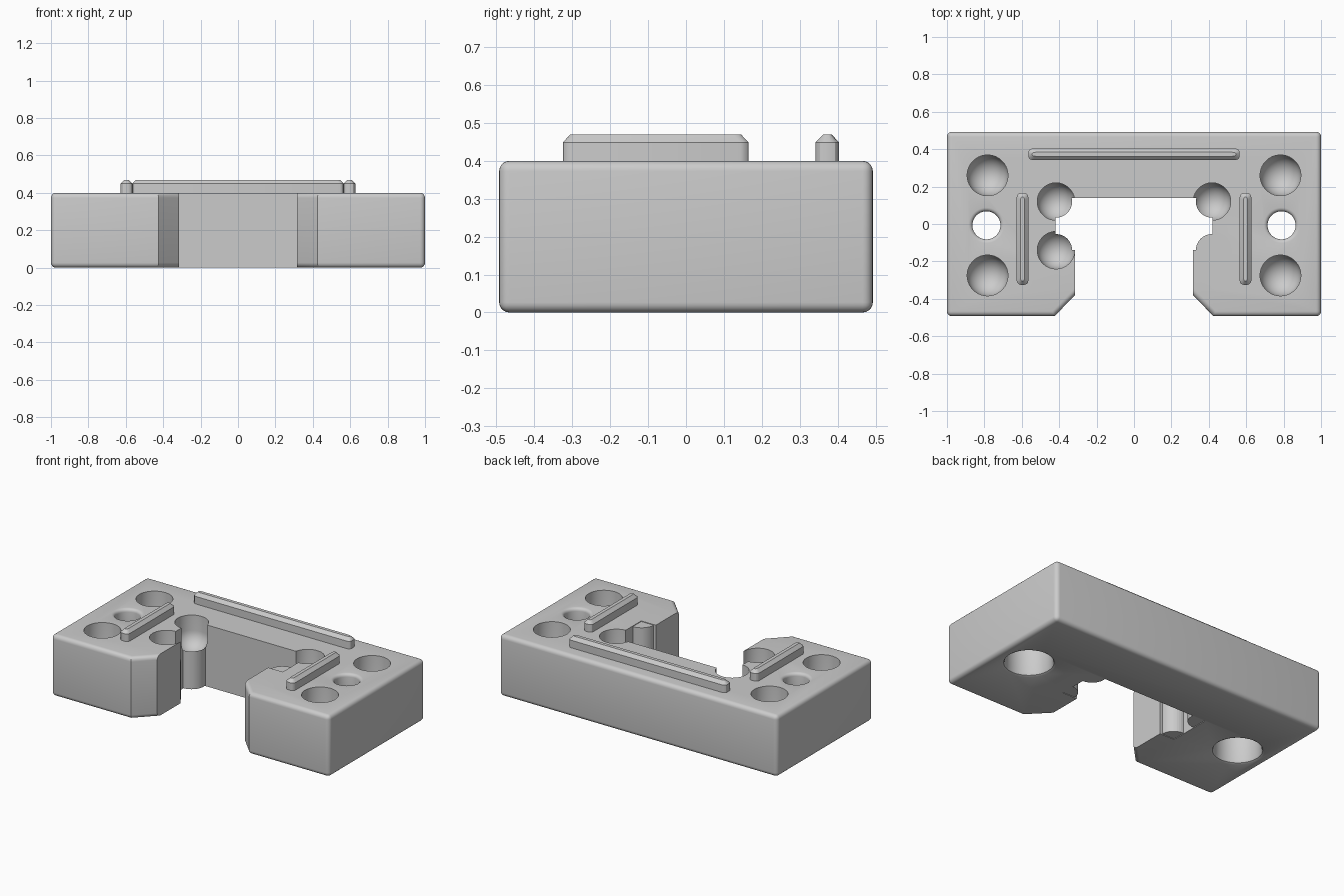
import bpy, bmesh, math
from mathutils import Vector

cube = bpy.data.objects.get("Cube")
if cube:
    bpy.data.objects.remove(cube, do_unlink=True)

grey = bpy.data.materials.new("plain_grey")
grey.use_nodes = True
colour = (0.6, 0.6, 0.6, 1)
grey.diffuse_color = colour
grey.node_tree.nodes["Principled BSDF"].inputs["Base Color"].default_value = colour

H = 0.4  # body height


def make_object(name, bm):
    bmesh.ops.recalc_face_normals(bm, faces=bm.faces)
    mesh = bpy.data.meshes.new(name)
    bm.to_mesh(mesh)
    bm.free()
    mesh.materials.append(grey)
    obj = bpy.data.objects.new(name, mesh)
    bpy.context.collection.objects.link(obj)
    return obj


def extrude_outline(points, z0, z1):
    bm = bmesh.new()
    face = bm.faces.new([bm.verts.new((x, y, z0)) for x, y in points])
    ext = bmesh.ops.extrude_face_region(bm, geom=[face])
    top = [v for v in ext["geom"] if isinstance(v, bmesh.types.BMVert)]
    bmesh.ops.translate(bm, verts=top, vec=(0, 0, z1 - z0))
    return bm


def lathe(name, profile, x, y, steps=48):
    """Closed solid of revolution from (radius, z) points, bottom to top."""
    bm = bmesh.new()
    rings = []
    for r, z in profile:
        if r < 1e-5:
            rings.append([bm.verts.new((x, y, z))])
            continue
        angles = [math.tau * (i + 0.5) / steps for i in range(steps)]
        rings.append([bm.verts.new((x + r * math.cos(a), y + r * math.sin(a), z))
                      for a in angles])
    for a, b in zip(rings, rings[1:]):
        for i in range(steps):
            j = (i + 1) % steps
            if len(a) == 1:
                bm.faces.new((a[0], b[j], b[i]))
            else:
                bm.faces.new((a[i], a[j], b[j], b[i]))
    for ring in (rings[0], rings[-1]):
        if len(ring) > 1:
            bm.faces.new(ring)
    return make_object(name, bm)


def combine(target, tool, operation):
    mod = target.modifiers.new(operation, "BOOLEAN")
    mod.operation = operation
    mod.solver = "EXACT"
    mod.object = tool
    bpy.context.view_layer.objects.active = target
    bpy.ops.object.modifier_apply(modifier=mod.name)
    bpy.data.objects.remove(tool, do_unlink=True)


# Body: U-shaped block with chamfered throat and a wider pocket behind it
half = [(1, 0.493), (1, -0.493), (0.425, -0.493), (0.315, -0.38),
        (0.315, -0.14), (0.42, -0.14), (0.42, 0.14)]
bm = extrude_outline(half + [(-x, y) for x, y in reversed(half)], 0, H)
outer = []
for e in bm.edges:
    a, b = (v.co for v in e.verts)
    mid = (a + b) / 2
    vertical = abs(a.z - b.z) > 0.1
    if abs(mid.x) > 0.9 or abs(mid.y) > 0.45:
        if not vertical or abs(mid.x) > 0.9:
            outer.append(e)
    elif not vertical and mid.y < -0.4:
        outer.append(e)
bmesh.ops.bevel(bm, geom=outer, offset=0.027, segments=5, profile=0.5,
                affect="EDGES", clamp_overlap=True)
body = make_object("body", bm)

# Posts standing in the pocket corners
PITS = (0.12, -0.14)
for side in (-1, 1):
    for y in PITS:
        post = lathe("post", [(0.086, 0.004), (0.086, H - 0.004)], side * 0.417, y)
        combine(body, post, "UNION")


def round_pit(r, x, y, equator):
    arc = [(r * math.sin(t * math.pi / 20), equator - r * math.cos(t * math.pi / 20))
           for t in range(11)]
    return lathe("pit_cutter", arc + [(r, H + 0.05)], x, y)


# Round-bottomed pits and stepped through holes
fillet = [(0.075 + 0.02 * (1 - math.cos(t * math.pi / 8)),
           H - 0.02 + 0.02 * math.sin(t * math.pi / 8)) for t in range(5)]
hole = [(0.158, -0.02), (0.158, 0), (0.146, 0.006), (0.14, 0.02),
        (0.14, 0.2), (0.075, 0.26)] + fillet + [(0.095, H + 0.05)]
for side in (-1, 1):
    for y in PITS:
        combine(body, round_pit(0.1, side * 0.417, y, 0.3), "DIFFERENCE")
    for y in (0.26, -0.275):
        combine(body, round_pit(0.109, side * 0.783, y, 0.3), "DIFFERENCE")
    combine(body, lathe("hole_cutter", hole, side * 0.789, -0.007), "DIFFERENCE")


# Raised ridges with chamfered tops
def ridge(name, x0, x1, y0, y1):
    bm = extrude_outline([(x0, y0), (x1, y0), (x1, y1), (x0, y1)], H - 0.01, 0.47)
    upright = [e for e in bm.edges if abs(e.verts[0].co.z - e.verts[1].co.z) > 0.01]
    bmesh.ops.bevel(bm, geom=upright, offset=0.022, segments=3, profile=0.5,
                    affect="EDGES")
    centre = Vector(((x0 + x1) / 2, (y0 + y1) / 2, 0))
    bm.normal_update()
    top = max(bm.faces, key=lambda f: f.calc_center_median().z)
    ext = bmesh.ops.extrude_face_region(bm, geom=[top])
    cap = [v for v in ext["geom"] if isinstance(v, bmesh.types.BMVert)]
    low = [v for v in top.verts] if top.is_valid else []
    for v in low:
        v.co.z = 0.449
    if top.is_valid:
        bmesh.ops.delete(bm, geom=[top], context="FACES_ONLY")
    sx = 1 - 0.04 / (x1 - x0)
    sy = 1 - 0.04 / (y1 - y0)
    for v in cap:
        v.co.x = centre.x + (v.co.x - centre.x) * sx
        v.co.y = centre.y + (v.co.y - centre.y) * sy
    return make_object(name, bm)


ridges = [ridge("back_ridge", -0.565, 0.565, 0.342, 0.404),
          ridge("left_ridge", 0.565, 0.627, -0.325, 0.165),
          ridge("right_ridge", -0.627, -0.565, -0.325, 0.165)]

# Smooth curved surfaces, keep edges crisp
for obj in [body] + ridges:
    bpy.ops.object.select_all(action="DESELECT")
    obj.select_set(True)
    bpy.context.view_layer.objects.active = obj
    bpy.ops.object.shade_smooth_by_angle(angle=math.radians(30))
